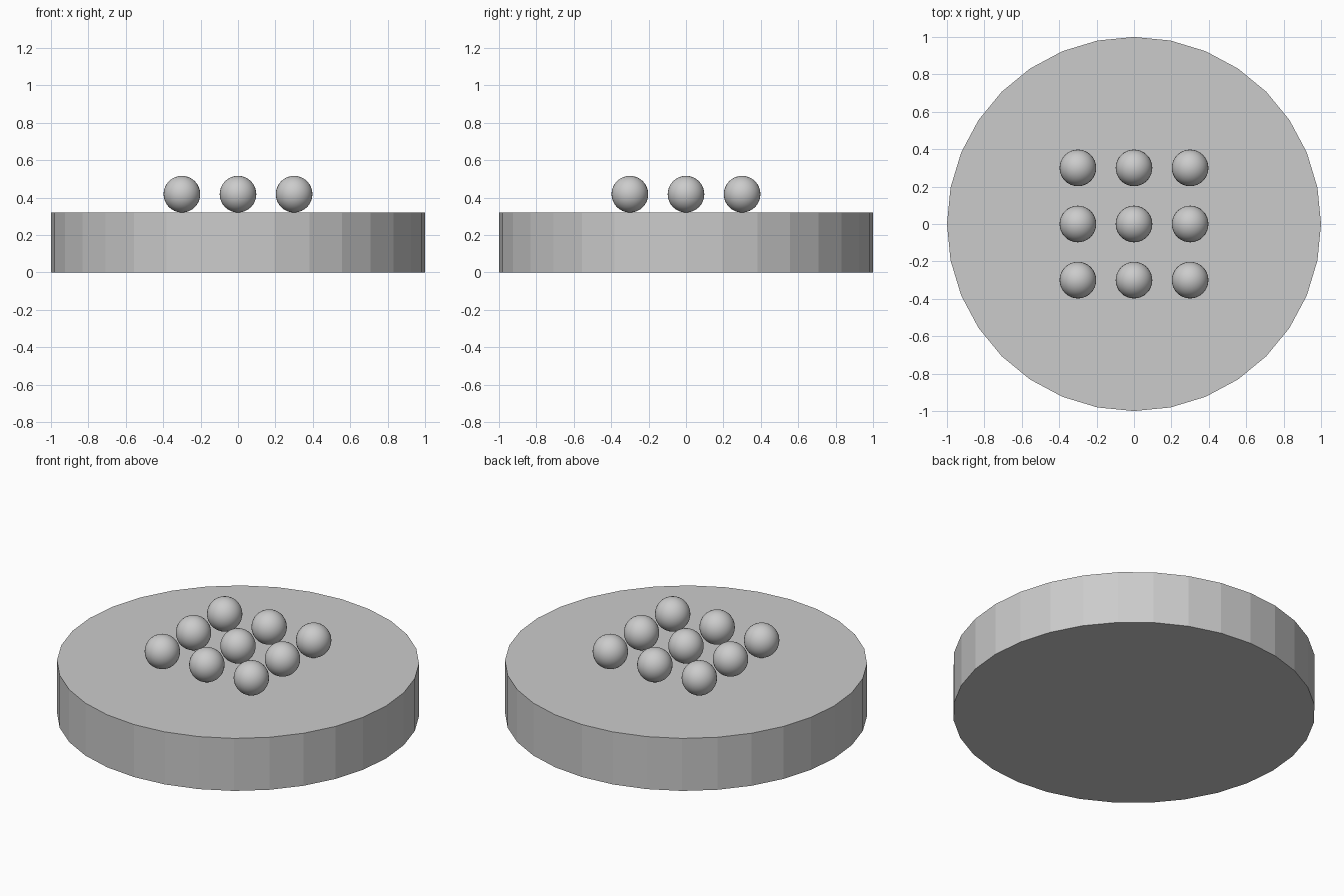
import bpy

if "Cube" in bpy.data.objects:
    bpy.data.objects.remove(bpy.data.objects["Cube"])

DISC_HEIGHT = 0.32
BALL_RADIUS = 0.098
SPACING = 0.3

# Flat-sided round base
bpy.ops.mesh.primitive_cylinder_add(vertices=32, radius=1.0, depth=DISC_HEIGHT,
                                    location=(0, 0, DISC_HEIGHT / 2))
bpy.context.object.name = "round_base"


def add_ball(col, row):
    bpy.ops.mesh.primitive_uv_sphere_add(
        segments=32, ring_count=16, radius=BALL_RADIUS,
        location=(col * SPACING, row * SPACING, DISC_HEIGHT + BALL_RADIUS))
    bpy.context.object.name = f"ball_{row + 1}_{col + 1}"
    bpy.ops.object.shade_smooth()


# Three by three grid of smooth balls resting on the base
for row in (-1, 0, 1):
    for col in (-1, 0, 1):
        add_ball(col, row)
